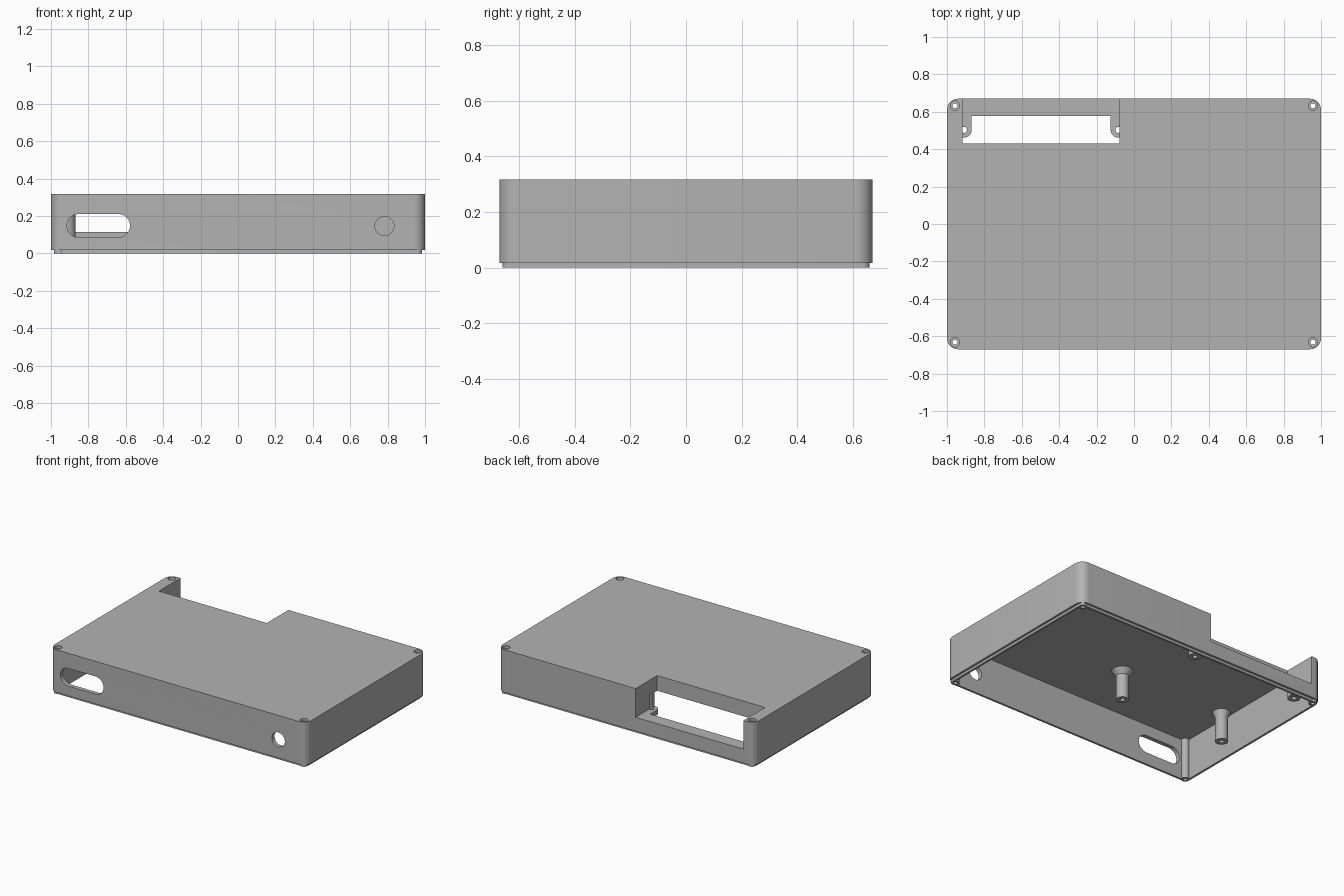
import bpy, bmesh, math
from mathutils import Matrix

if "Cube" in bpy.data.objects:
    bpy.data.objects.remove(bpy.data.objects["Cube"])

grey = bpy.data.materials.new("plain grey")
grey.diffuse_color = (0.45, 0.45, 0.45, 1)
grey.use_nodes = True
grey.node_tree.nodes["Principled BSDF"].inputs["Base Color"].default_value = grey.diffuse_color


def finish(bm, name):
    bmesh.ops.recalc_face_normals(bm, faces=bm.faces)
    mesh = bpy.data.meshes.new(name)
    bm.to_mesh(mesh)
    bm.free()
    ob = bpy.data.objects.new(name, mesh)
    mesh.materials.append(grey)
    bpy.context.collection.objects.link(ob)
    return ob


def rounded_block(name, hx, hy, z0, z1, r, seg=10):
    """Upright prism with a rounded rectangle outline."""
    bm = bmesh.new()
    ring = []
    for k, (sx, sy) in enumerate([(1, 1), (-1, 1), (-1, -1), (1, -1)]):
        for i in range(seg + 1):
            a = math.pi / 2 * (k + i / seg)
            ring.append(bm.verts.new((sx * (hx - r) + r * math.cos(a),
                                      sy * (hy - r) + r * math.sin(a), z0)))
    face = bm.faces.new(ring)
    top = bmesh.ops.extrude_face_region(bm, geom=[face])["geom"]
    bmesh.ops.translate(bm, vec=(0, 0, z1 - z0),
                        verts=[v for v in top if isinstance(v, bmesh.types.BMVert)])
    return finish(bm, name)


def block(name, x, y, z):
    bm = bmesh.new()
    bmesh.ops.create_cube(bm, size=1)
    for v in bm.verts:
        v.co = [lo + (c + 0.5) * (hi - lo) for c, (lo, hi) in zip(v.co, (x, y, z))]
    return finish(bm, name)


def cylinder(name, x, y, z0, z1, r0, r1=None, seg=32):
    bm = bmesh.new()
    bmesh.ops.create_cone(bm, cap_ends=True, segments=seg, radius1=r0,
                          radius2=r0 if r1 is None else r1, depth=z1 - z0,
                          matrix=Matrix.Translation((x, y, (z0 + z1) / 2)))
    return finish(bm, name)


def combine(target, tool, operation):
    mod = target.modifiers.new("combine", 'BOOLEAN')
    mod.operation, mod.solver, mod.object = operation, 'EXACT', tool
    bpy.context.view_layer.objects.active = target
    bpy.ops.object.modifier_apply(modifier=mod.name)
    bpy.data.objects.remove(tool)


def add(tool):
    combine(body, tool, 'UNION')


def cut(tool):
    combine(body, tool, 'DIFFERENCE')


H, CEIL, LIP = 0.317, 0.288, 0.017
corners = [(sx * 0.957, sy * 0.632) for sx in (-1, 1) for sy in (-1, 1)]
standoffs = [(x, y) for x in (-0.909, -0.084) for y in (-0.215, 0.503)]

# Open-bottomed shell with a stepped lip
body = rounded_block("enclosure", 1, 0.67, LIP, H, 0.06)
add(rounded_block("lip", 0.985, 0.655, 0, LIP + 0.01, 0.045))
cut(rounded_block("cavity", 0.97, 0.64, -0.1, CEIL, 0.03))

# Corner screw posts
for x, y in corners:
    add(cylinder("corner_post", x, y, 0, CEIL + 0.01, 0.0275))

# Surround and shelf of the rear recess
add(block("recess_surround", (-0.947, -0.047), (0.402, 0.658), (0.21, 0.3)))
add(block("recess_shelf", (-0.946, -0.048), (0.577, 0.657), (0.082, 0.25)))
for x in ((-0.945, -0.868), (-0.125, -0.049)):
    add(block("recess_side", x, (0.503, 0.656), (0.081, 0.245)))

# Standoffs with flared roots
for x, y in standoffs:
    add(cylinder("standoff", x, y, 0.078, CEIL + 0.008, 0.041))
    if y < 0:
        add(cylinder("standoff_flare", x, y, 0.25, CEIL + 0.006, 0.041, 0.06 if x < -0.5 else 0.075))

# Rear recess
cut(block("recess_cutter", (-0.917, -0.077), (0.43, 0.8), (0.115, 0.5)))

# Screw holes
for x, y in standoffs:
    cut(cylinder("standoff_hole", x, y, 0.0, 0.22, 0.016, seg=20))
for x, y in corners:
    cut(cylinder("corner_hole", x, y, -0.1, 0.5, 0.0135, seg=20))
    cut(cylinder("corner_recess", x, y, H - 0.02, 0.5, 0.025, seg=24))

# Front slot and round opening
slot = rounded_block("slot_cutter", 0.1685, 0.0625, -0.1, 0.1, 0.0624)
slot.data.transform(Matrix.Translation((-0.746, -0.67, 0.148)) @ Matrix.Rotation(math.pi / 2, 4, 'X'))
cut(slot)
hole = cylinder("round_cutter", 0, 0, -0.1, 0.1, 0.051)
hole.data.transform(Matrix.Translation((0.783, -0.67, 0.146)) @ Matrix.Rotation(math.pi / 2, 4, 'X'))
cut(hole)

# One colour, smooth curves with crisp edges
body.data.materials.clear()
body.data.materials.append(grey)
for p in body.data.polygons:
    p.material_index = 0
bpy.ops.object.select_all(action='DESELECT')
body.select_set(True)
bpy.context.view_layer.objects.active = body
bpy.ops.object.shade_smooth_by_angle(angle=math.radians(30))
